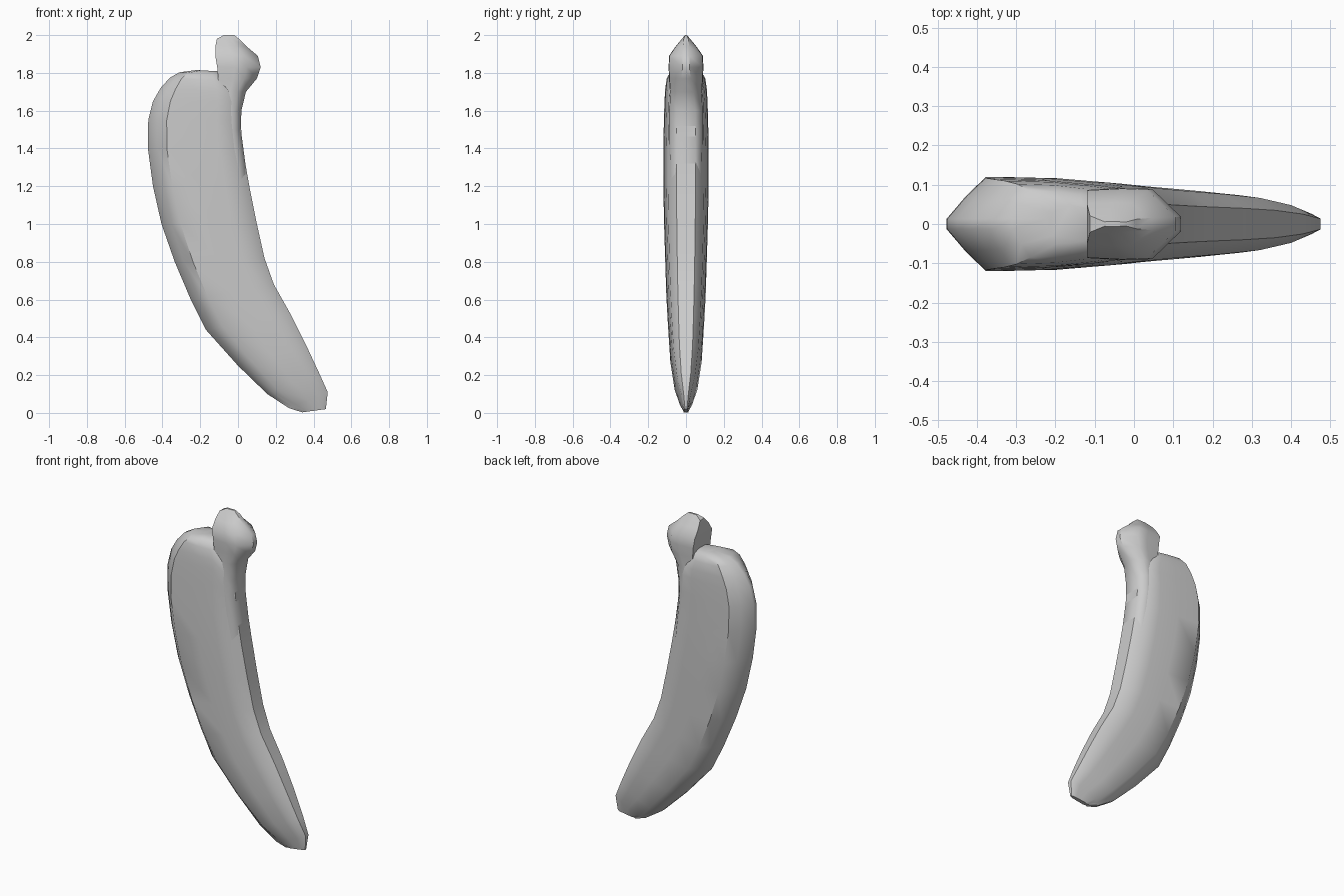
import bpy, bmesh, math


def loft(name, rings):
    """Skin a list of closed rings and cap both ends."""
    bm = bmesh.new()
    loops = [[bm.verts.new(p) for p in ring] for ring in rings]
    n = len(loops[0])
    for a, b in zip(loops, loops[1:]):
        for i in range(n):
            j = (i + 1) % n
            bm.faces.new((a[i], a[j], b[j], b[i]))
    bm.faces.new(loops[0][::-1])
    bm.faces.new(loops[-1])
    bmesh.ops.recalc_face_normals(bm, faces=bm.faces)
    mesh = bpy.data.meshes.new(name)
    bm.to_mesh(mesh)
    bm.free()
    obj = bpy.data.objects.new(name, mesh)
    bpy.context.collection.objects.link(obj)
    bpy.ops.object.select_all(action='DESELECT')
    obj.select_set(True)
    bpy.context.view_layer.objects.active = obj
    bpy.ops.object.shade_smooth_by_angle(angle=math.radians(45))
    return obj


def section(lx, lz, rx, rz, profile):
    """Mirror a half profile of (fraction across, half width) in y."""
    half = [(lx + (rx - lx) * t, y, lz + (rz - lz) * t) for t, y in profile]
    return half + [(x, -y, z) for x, y, z in reversed(half)]


# Curved body: left edge x,z / right edge x,z / half width
body = [
    (0.34, 0.003, 0.465, 0.02, 0.012), (0.27, 0.025, 0.475, 0.11, 0.032),
    (0.155, 0.10, 0.43, 0.21, 0.06), (0.00, 0.25, 0.36, 0.36, 0.083),
    (-0.17, 0.44, 0.28, 0.52, 0.095), (-0.25, 0.60, 0.19, 0.68, 0.104),
    (-0.335, 0.80, 0.14, 0.82, 0.11), (-0.405, 1.00, 0.10, 1.00, 0.116),
    (-0.45, 1.20, 0.06, 1.20, 0.12), (-0.477, 1.40, 0.025, 1.40, 0.12),
    (-0.475, 1.55, 0.013, 1.55, 0.117), (-0.45, 1.65, 0.01, 1.65, 0.114),
    (-0.41, 1.72, -0.01, 1.70, 0.11), (-0.36, 1.775, -0.05, 1.755, 0.102),
    (-0.31, 1.803, -0.08, 1.79, 0.085), (-0.22, 1.815, -0.10, 1.808, 0.05),
]
rings = []
for lx, lz, rx, rz, w in body:
    rings.append(section(lx, lz, rx, rz, [
        (0, min(0.013, w)), (0.1, w * 0.6), (0.2, w), (0.5, w * 0.97),
        (0.75, w * 0.88), (0.89, w * 0.8), (1, w * 0.42)]))
loft("curved_body", rings)

# Stem with flared knob: left x, right x, z, half width, right edge half width
stem = [
    (-0.06, 0.055, 1.20, 0.085, 0.05), (-0.085, 0.015, 1.50, 0.09, 0.05),
    (-0.09, 0.018, 1.60, 0.09, 0.05), (-0.10, 0.042, 1.70, 0.085, 0.04),
    (-0.105, 0.10, 1.77, 0.09, 0.025), (-0.11, 0.12, 1.83, 0.092, 0.018),
    (-0.12, 0.105, 1.89, 0.09, 0.018), (-0.12, 0.045, 1.94, 0.055, 0.016),
    (-0.112, 0.005, 1.98, 0.022, 0.012), (-0.075, -0.02, 2.00, 0.006, 0.005),
]
loft("stem_knob", [section(l, z, r, z, [
    (0, w * 0.95), (0.4, w), (0.68, w * 0.97), (1, e)])
    for l, r, z, w, e in stem])
